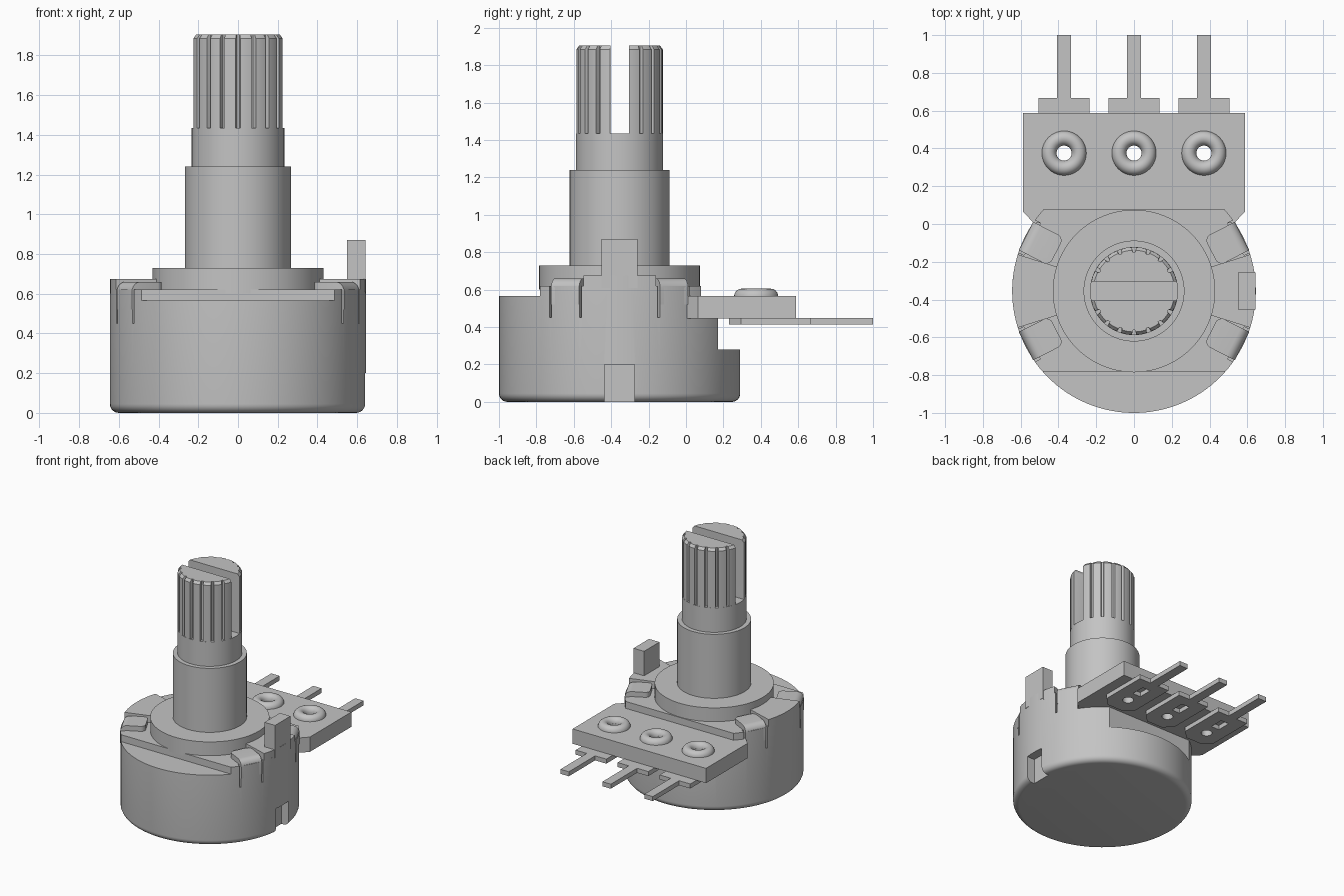
import bpy, bmesh, math
from mathutils import Matrix, Vector

cube = bpy.data.objects.get("Cube")
if cube:
    bpy.data.objects.remove(cube, do_unlink=True)

CY = -0.355          # y of the shaft axis
R = 0.645            # housing radius
AXIS = Matrix.Translation((0, CY, 0))

metal = bpy.data.materials.new("grey metal")
metal.use_nodes = True
GREY = (0.55, 0.55, 0.55, 1)
metal.diffuse_color = GREY
metal.node_tree.nodes["Principled BSDF"].inputs["Base Color"].default_value = GREY


def finish(name, bm, matrix=Matrix()):
    bmesh.ops.transform(bm, matrix=matrix, verts=bm.verts)
    bmesh.ops.recalc_face_normals(bm, faces=bm.faces)
    mesh = bpy.data.meshes.new(name)
    bm.to_mesh(mesh)
    bm.free()
    mesh.materials.append(metal)
    obj = bpy.data.objects.new(name, mesh)
    bpy.context.collection.objects.link(obj)
    return obj


def loft(name, layers, matrix=Matrix()):
    """Stack of equal-length outlines [(points, z), ...] with end caps."""
    bm = bmesh.new()
    rings = [[bm.verts.new((x, y, z)) for x, y in pts] for pts, z in layers]
    n = len(rings[0])
    for a, b in zip(rings, rings[1:]):
        for i in range(n):
            bm.faces.new((a[i], a[(i + 1) % n], b[(i + 1) % n], b[i]))
    bm.faces.new(rings[0][::-1])
    bm.faces.new(rings[-1])
    return finish(name, bm, matrix)


def prism(name, pts, z0, z1, matrix=Matrix()):
    return loft(name, [(pts, z0), (pts, z1)], matrix)


def circle(r, n=96):
    return [(r * math.cos(2 * math.pi * i / n), r * math.sin(2 * math.pi * i / n)) for i in range(n)]


def turned(name, profile, n=96, matrix=AXIS):
    return loft(name, [(circle(r, n), z) for r, z in profile], matrix)


def box(name, x0, x1, y0, y1, z0, z1, matrix=Matrix()):
    return prism(name, [(x0, y0), (x1, y0), (x1, y1), (x0, y1)], z0, z1, matrix)


def cut(obj, cutters):
    for c in cutters:
        mod = obj.modifiers.new("cut", 'BOOLEAN')
        mod.operation, mod.solver, mod.object = 'DIFFERENCE', 'EXACT', c
        bpy.context.view_layer.update()
        bpy.context.view_layer.objects.active = obj
        bpy.ops.object.modifier_apply(modifier=mod.name)
        bpy.data.objects.remove(c, do_unlink=True)


def spoke(degrees):
    return AXIS @ Matrix.Rotation(math.radians(degrees), 4, 'Z')


parts = []
CLIP_ANGLES = (27, 153, 207, 333)

# Round housing with a rounded bottom edge, stepped front and back
F = 0.045
fillet = [(R - F + F * math.sin(a), F - F * math.cos(a))
          for a in [math.pi / 2 * i / 6 for i in range(7)]]
housing = turned("housing", fillet + [(R, 0.62)], 128)
cutters = [
    box("front_step", -1, 1, -1.5, -0.78, 0.565, 1),
    box("back_step", -1, 1, 0.08, 1, 0.5, 1),
    box("board_seat", -1, 1, 0.005, 1, 0.445, 0.565),
    box("back_wall", -1, 1, 0.17, 1, 0.28, 1),
    box("side_notch", 0.575, 1, -0.435, -0.275, -0.1, 0.2),
]
for ang in CLIP_ANGLES:
    for t in (-0.09, 0.09):
        cutters.append(box("clip_slit", 0.605, 0.72, t - 0.006, t + 0.006, 0.45, 0.7, spoke(ang)))
cut(housing, cutters)
parts.append(housing)

# Raised shoulders on both sides
half = math.radians(17.5)
for side, ang in (("left", 0), ("right", 180)):
    steps = [-half + 2 * half * i / 12 for i in range(13)]
    pts = [(R * math.cos(a), R * math.sin(a)) for a in steps]
    pts += [(0.415 * math.cos(a), 0.415 * math.sin(a)) for a in reversed(steps)]
    parts.append(prism(side + "_shoulder", pts, 0.60, 0.675, spoke(ang)))

# Upright locating tab
parts.append(box("locating_tab", 0.55, 0.643, CY - 0.097, CY + 0.097, 0.61, 0.87))

# Four folded clips
for i, ang in enumerate(CLIP_ANGLES):
    bm = bmesh.new()
    bmesh.ops.create_cube(bm, size=1, matrix=Matrix.Translation((0.551, 0, 0.59))
                          @ Matrix.Diagonal((0.182, 0.168, 0.14, 1)))

    def edges(test):
        return [e for e in bm.edges if all(test(v.co) for v in e.verts)]
    bmesh.ops.bevel(bm, geom=edges(lambda c: c.x > 0.6 and c.z > 0.6), offset=0.05,
                    segments=6, profile=0.5, affect='EDGES')
    inner = [e for e in edges(lambda c: c.x < 0.5)
             if abs(e.verts[0].co.z - e.verts[1].co.z) > 0.1]
    bmesh.ops.bevel(bm, geom=inner, offset=0.035, segments=5, profile=0.5, affect='EDGES')
    parts.append(finish("clip_%d" % (i + 1), bm, spoke(ang)))

# Collar, bushing and shaft
parts.append(turned("collar", [(0.43, 0.6), (0.43, 0.73)]))
parts.append(turned("bushing", [(0.267, 0.72), (0.267, 1.24)]))
parts.append(turned("shaft", [(0.233, 1.23), (0.233, 1.435)]))

# Splined, slotted shaft tip
TEETH = 18
polar = []
for i in range(TEETH):
    for off, r in ((-0.125, 0.231), (0, 0.233), (0.125, 0.231), (0.145, 0.207), (0.205, 0.207)):
        polar.append((2 * math.pi * i / TEETH + off, r))


def spline(limit):
    return [(min(r, limit) * math.cos(a), min(r, limit) * math.sin(a)) for a, r in polar]


tip = loft("splined_tip", [(spline(1), 1.43), (spline(1), 1.885), (spline(0.216), 1.905)], AXIS)
cut(tip, [box("driver_slot", -1, 1, CY - 0.05, CY + 0.05, 1.435, 2)])
parts.append(tip)

# Terminal board with three rivet holes
PINS = (-0.37, 0, 0.37)
board = prism("terminal_board", [(-0.53, 0.005), (0.53, 0.005), (0.588, 0.065), (0.588, 0.588),
                                 (-0.588, 0.588), (-0.588, 0.065)], 0.447, 0.565)
cut(board, [turned("rivet_hole", [(0.04, 0.3), (0.04, 0.8)], 32, Matrix.Translation((x, 0.375, 0)))
            for x in PINS])
parts.append(board)

# Terminals below the board and rivet rings above it
right_half = [(0.07, 0.23), (0.135, 0.295), (0.135, 0.668), (0.037, 0.668), (0.037, 1.0)]
outline = right_half + [(-x, y) for x, y in reversed(right_half)]
for name, x in zip(("right", "middle", "left"), PINS):
    place = Matrix.Translation((x, 0.375, 0))
    pin = prism(name + "_terminal", outline, 0.413, 0.449, Matrix.Translation((x, 0, 0)))
    cut(pin, [turned("pin_hole", [(0.04, 0.3), (0.04, 0.8)], 32, place),
              box("pin_slot", x - 0.035, x + 0.035, 0.47, 0.58, 0.3, 0.6)])
    parts.append(pin)

    bm = bmesh.new()
    arc = [bm.verts.new((0.079 + 0.039 * math.cos(a), 0, 0.563 + 0.042 * math.sin(a)))
           for a in [math.pi * i / 12 for i in range(13)]]
    rim = [bm.edges.new(p) for p in zip(arc, arc[1:] + arc[:1])]
    bmesh.ops.spin(bm, geom=arc + rim, cent=(0, 0, 0), axis=(0, 0, 1),
                   angle=2 * math.pi, steps=40, use_merge=True)
    bmesh.ops.remove_doubles(bm, verts=bm.verts, dist=1e-5)
    parts.append(finish(name + "_rivet", bm, place))

# Smooth the round surfaces, keep hard edges
bpy.ops.object.select_all(action='DESELECT')
for obj in parts:
    obj.select_set(True)
bpy.context.view_layer.objects.active = parts[0]
bpy.ops.object.shade_smooth_by_angle(angle=math.radians(30))
